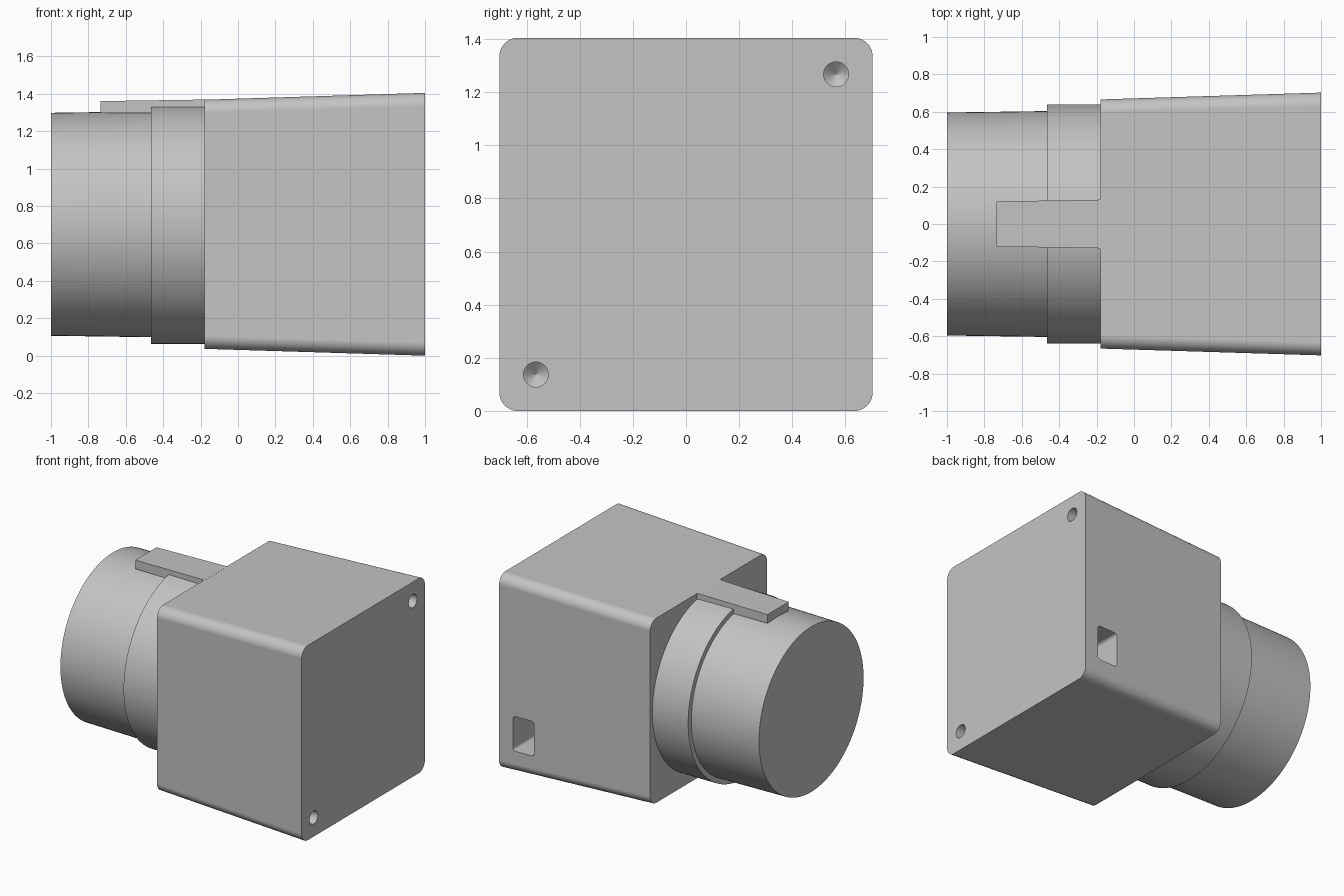
import bpy, bmesh
from math import sin, cos, pi
from mathutils import Matrix

cube = bpy.data.objects.get("Cube")
if cube:
    bpy.data.objects.remove(cube, do_unlink=True)

MID = 0.7025  # height of the main axis

grey = bpy.data.materials.new("light grey")
grey.use_nodes = True
colour = (0.55, 0.55, 0.55, 1)
grey.diffuse_color = colour
grey.node_tree.nodes["Principled BSDF"].inputs["Base Color"].default_value = colour


def rounded_rect(half_a, half_b, radius, steps=10):
    """Outline of a rectangle with rounded corners, counter-clockwise."""
    points = []
    for i, (sa, sb) in enumerate([(1, 1), (-1, 1), (-1, -1), (1, -1)]):
        for k in range(steps + 1):
            t = (i + k / steps) * pi / 2
            points.append((sa * (half_a - radius) + radius * cos(t),
                           sb * (half_b - radius) + radius * sin(t)))
    return points


def circle(radius, count=128):
    return [(radius * cos(2 * pi * i / count), radius * sin(2 * pi * i / count))
            for i in range(count)]


def loft(name, sections, matrix=None):
    """Skin closed outlines placed along x, with capped ends."""
    bm = bmesh.new()
    rings = [[bm.verts.new((x, y, z)) for y, z in outline] for x, outline in sections]
    for a, b in zip(rings, rings[1:]):
        for i in range(len(a)):
            j = (i + 1) % len(a)
            bm.faces.new((a[i], a[j], b[j], b[i]))
    bm.faces.new(rings[0])
    bm.faces.new(rings[-1])
    bmesh.ops.recalc_face_normals(bm, faces=bm.faces)
    mesh = bpy.data.meshes.new(name)
    bm.to_mesh(mesh)
    bm.free()
    mesh.materials.append(grey)
    obj = bpy.data.objects.new(name, mesh)
    bpy.context.collection.objects.link(obj)
    obj.data.transform(matrix or Matrix.Translation((0, 0, MID)))
    return obj


def activate(obj):
    bpy.ops.object.select_all(action='DESELECT')
    obj.select_set(True)
    bpy.context.view_layer.objects.active = obj


def cut(target, cutter):
    mod = target.modifiers.new("cut", 'BOOLEAN')
    mod.operation = 'DIFFERENCE'
    mod.solver = 'EXACT'
    mod.object = cutter
    activate(target)
    bpy.ops.object.modifier_apply(modifier=mod.name)
    bpy.data.objects.remove(cutter, do_unlink=True)


def smooth(obj):
    activate(obj)
    bpy.ops.object.shade_smooth_by_angle(angle=pi / 6)
    mod = obj.modifiers.new("even shading", 'WEIGHTED_NORMAL')
    mod.keep_sharp = True


# Tapered housing with rounded long edges
housing = loft("housing", [(-0.18, rounded_rect(0.666, 0.666, 0.07)),
                           (1.0, rounded_rect(0.7025, 0.7025, 0.07))])

# Two drilled screw holes in diagonal corners of the end face
for side in (-1, 1):
    place = Matrix.Translation((0, side * 0.565, MID + side * 0.565))
    cut(housing, loft("screw_hole_cutter", [(0.76, circle(0.001, 32)),
                                            (0.80, circle(0.047, 32)),
                                            (1.05, circle(0.047, 32))], place))

# Rounded rectangular socket low on the back face
socket_place = Matrix.Translation((0.81, 0, 0.29)) @ Matrix.Rotation(pi / 2, 4, 'Z')
cut(housing, loft("socket_cutter", [(0.38, rounded_rect(0.083, 0.125, 0.022, 5)),
                                    (0.80, rounded_rect(0.083, 0.125, 0.022, 5))],
                  socket_place))

# Collar and slightly tapered barrel
collar = loft("collar", [(-0.465, circle(0.64)), (-0.17, circle(0.64))])
barrel = loft("barrel", [(-1.0, circle(0.596)), (-0.45, circle(0.604))])


# Flat tongue reaching from the housing top over the barrel
def slab(half_width, low, high):
    return [(-half_width, low), (half_width, low), (half_width, high), (-half_width, high)]


tongue = loft("tongue", [(-0.735, slab(0.121, 1.298, 1.361)),
                         (-0.195, slab(0.129, 1.298, 1.369)),
                         (-0.175, slab(0.136, 1.298, 1.3693))], Matrix.Identity(4))

for part in (housing, collar, barrel):
    smooth(part)
